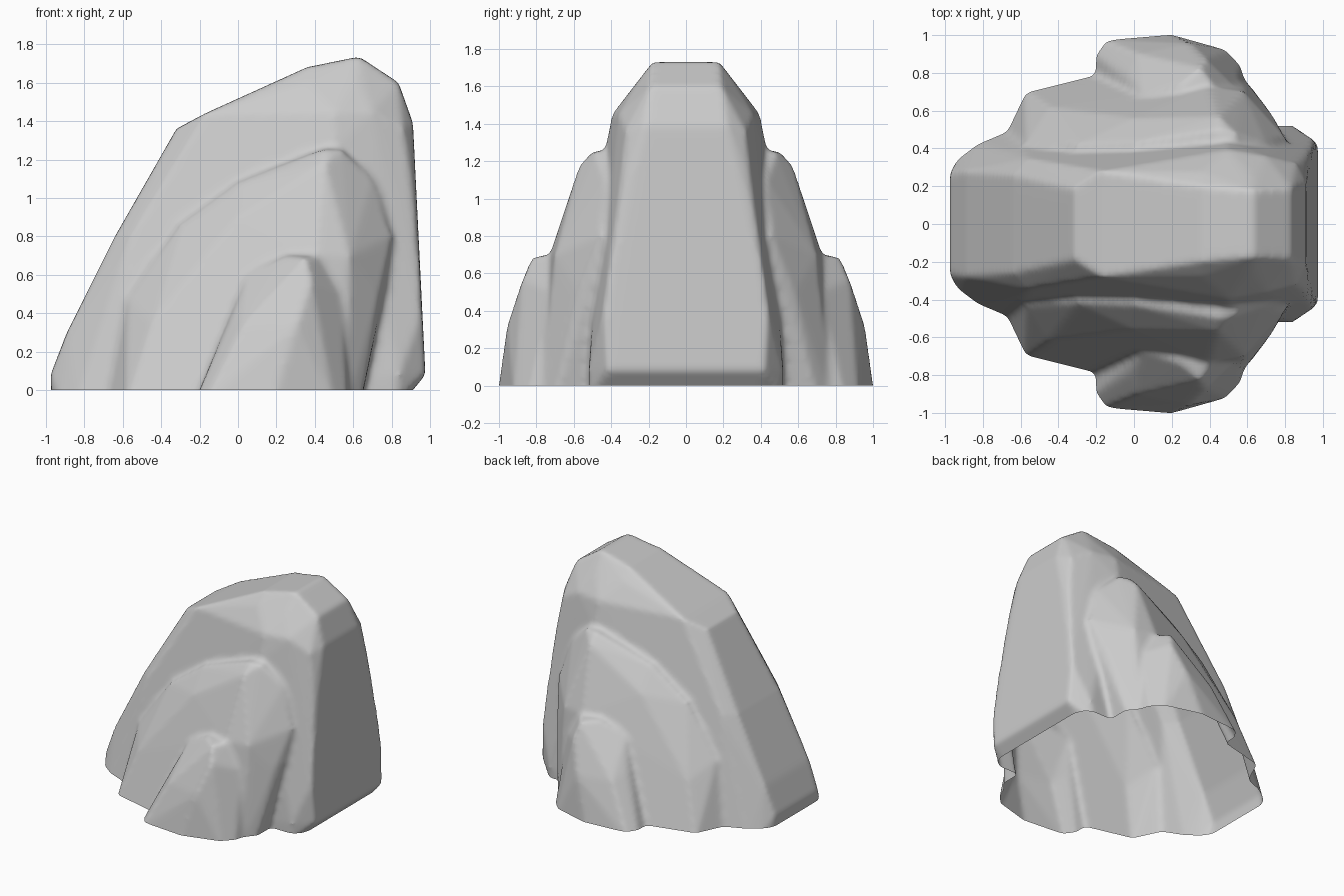
import bpy
import bmesh

cube = bpy.data.objects.get("Cube")
if cube:
    bpy.data.objects.remove(cube)

FLOOR = -0.06   # layers start below ground and are trimmed open at the base

stone = bpy.data.materials.new("stone grey")
stone.use_nodes = True
GREY = (0.6, 0.6, 0.6, 1)
stone.diffuse_color = GREY
stone.node_tree.nodes["Principled BSDF"].inputs["Base Color"].default_value = GREY


def add_layer(bm, base, upper):
    """Convex chunk of rock, mirrored front to back."""
    points = [(x, y, FLOOR) for x, y in base] + upper
    verts = [bm.verts.new((x, side * y, z)) for x, y, z in points for side in (1, -1)]
    hull = bmesh.ops.convex_hull(bm, input=verts)
    unused = {v for v in hull["geom_interior"] + hull["geom_unused"]
              if isinstance(v, bmesh.types.BMVert) and not v.link_faces}
    bmesh.ops.delete(bm, geom=list(unused), context="VERTS")


bm = bmesh.new()

# Tall central mass
add_layer(bm,
          [(-.97, .27), (-.92, .37), (-.84, .43), (-.65, .51), (.82, .52), (.86, .4)],
          [(-.975, .27, .08), (-.89, .28, .3), (-.64, .26, .8), (-.32, .19, 1.36),
           (-.56, .345, .8), (-.17, .28, 1.44), (.36, .2, 1.68), (.63, .175, 1.735),
           (.36, .275, 1.6), (.62, .275, 1.6), (.835, .19, 1.6), (.5, .395, 1.45),
           (.7, .36, 1.45), (.91, .22, 1.39), (.86, .32, 1.36), (.915, .34, 1.05),
           (.5, .435, 1.25), (.938, .4, .68), (.958, .44, .4), (.975, .42, .08),
           (.84, .52, .08)])

# Middle shoulders, easing into the central mass at the sides
add_layer(bm,
          [(-.68, .5), (-.58, .71), (-.36, .765), (-.2, .805), (.3, .83), (.58, .77), (.64, .7)],
          [(.45, .5, 1.255), (.54, .48, 1.25), (.45, .57, 1.18), (.4, .73, .7),
           (.58, .7, .7), (.77, .5, .56), (.73, .58, .5), (0, .56, .9), (-.45, .62, .35),
           (.25, .45, 1.18), (0, .43, 1.08), (-.3, .42, .86), (-.57, .43, .48),
           (.7, .43, 1.1), (.8, .46, .8)])

# Low outer shoulders
add_layer(bm,
          [(-.225, .91), (-.175, .98), (.18, 1.01), (.5, .92), (.565, .85), (.61, .7)],
          [(.25, .74, .7), (.42, .73, .7), (.35, .825, .685), (.38, .875, .57),
           (.3, .955, .33), (-.03, .8, .37), (.02, .9, .33), (.1, .77, .53),
           (.05, .68, .6), (.54, .72, .5)])

mesh = bpy.data.meshes.new("rock")
bmesh.ops.recalc_face_normals(bm, faces=bm.faces)
bm.to_mesh(mesh)
bm.free()
rock = bpy.data.objects.new("rock", mesh)
bpy.context.collection.objects.link(rock)
bpy.ops.object.select_all(action="DESELECT")
rock.select_set(True)
bpy.context.view_layer.objects.active = rock

# Fuse the layers into one skin and soften the creases
remesh = rock.modifiers.new("fuse", "REMESH")
remesh.mode = "VOXEL"
remesh.voxel_size = 0.02
smooth = rock.modifiers.new("soften", "SMOOTH")
smooth.factor = 0.5
smooth.iterations = 5
for name in ("fuse", "soften"):
    bpy.ops.object.modifier_apply(modifier=name)

# Trim to an open base
bm = bmesh.new()
bm.from_mesh(rock.data)
bmesh.ops.bisect_plane(bm, geom=bm.verts[:] + bm.edges[:] + bm.faces[:],
                       plane_co=(0, 0, 0), plane_no=(0, 0, 1), clear_inner=True)
bm.to_mesh(rock.data)
bm.free()

rock.data.materials.clear()
rock.data.materials.append(stone)
bpy.ops.object.shade_smooth()
